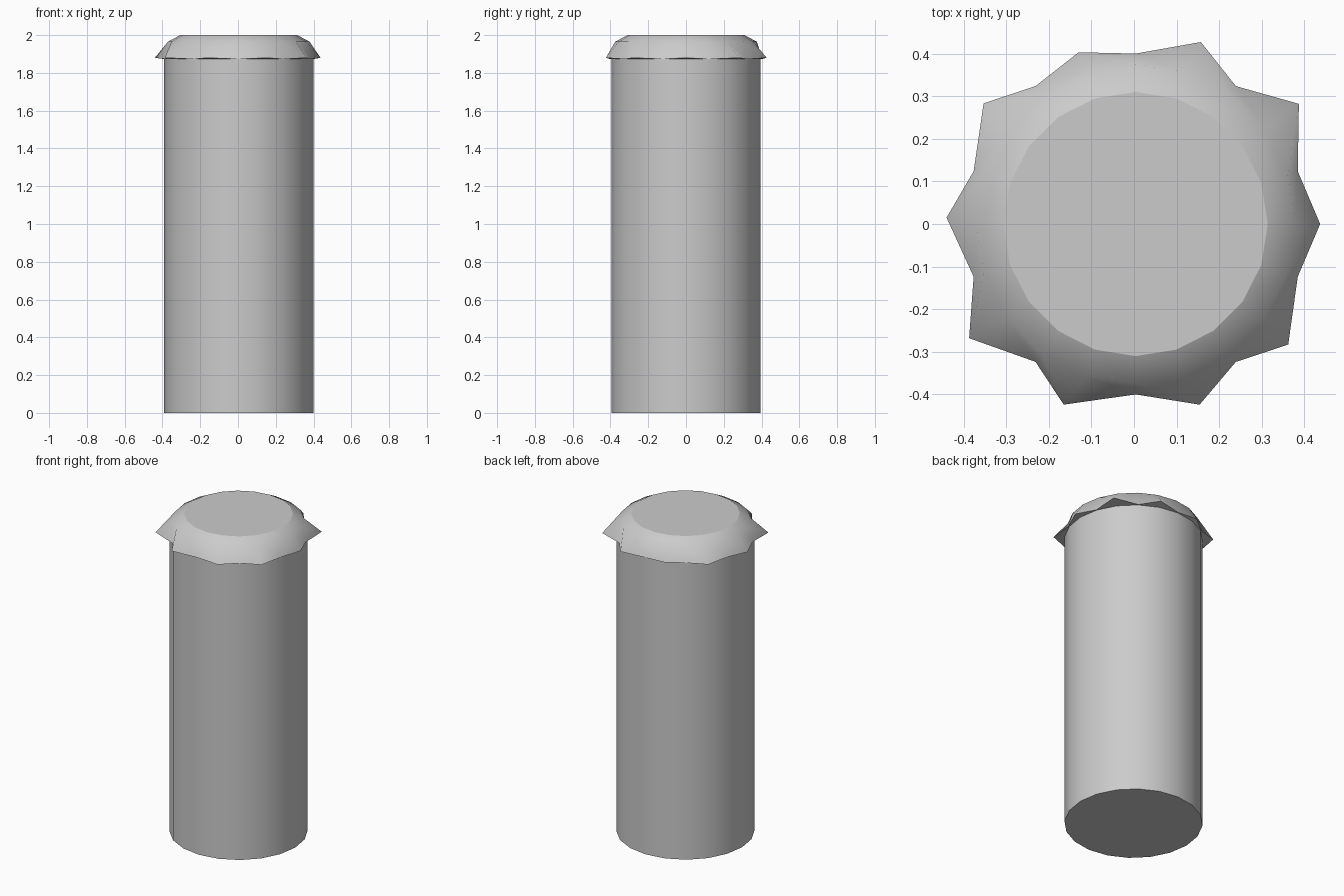
import bpy, bmesh
from math import cos, sin, pi

if "Cube" in bpy.data.objects:
    bpy.data.objects.remove(bpy.data.objects["Cube"])

N = 20


def ring(bm, r, z, cx=0.004):
    return [bm.verts.new((cx + r * cos(2 * pi * i / N), r * sin(2 * pi * i / N), z)) for i in range(N)]


def bridge(bm, a, b, smooth=True):
    for i in range(N):
        j = (i + 1) % N
        bm.faces.new((a[i], a[j], b[j], b[i])).smooth = smooth


def sharpen(bm, loop):
    for i in range(N):
        bm.edges.get((loop[i], loop[(i + 1) % N])).smooth = False


def finish(bm, name):
    bmesh.ops.recalc_face_normals(bm, faces=bm.faces)
    mesh = bpy.data.meshes.new(name)
    bm.to_mesh(mesh)
    bm.free()
    bpy.context.collection.objects.link(bpy.data.objects.new(name, mesh))


# Straight round shaft, closed at the bottom and open under the cap
bm = bmesh.new()
low, high = ring(bm, 0.395, 0), ring(bm, 0.395, 1.88)
bm.faces.new(low)
bridge(bm, low, high)
sharpen(bm, low)
finish(bm, "shaft")

# Domed cap whose rim alternates between valleys and irregular pulled-out tips
tips = [(0.437, 0), (0.387, 0.282), (0.157, 0.427), (-0.13, 0.403), (-0.353, 0.283),
        (-0.44, 0.015), (-0.387, -0.268), (-0.165, -0.424), (0.154, -0.424), (0.362, -0.283)]
bm = bmesh.new()
top = ring(bm, 0.31, 2.0)
shoulder = ring(bm, 0.375, 1.965)
rim = ring(bm, 0.4, 1.873)
inner = ring(bm, 0.394, 1.873)
for k, (x, y) in enumerate(tips):
    rim[2 * k].co = (x, y, 1.88)
bm.faces.new(top)
bridge(bm, top, shoulder)
bridge(bm, shoulder, rim)
bridge(bm, rim, inner, False)
sharpen(bm, top)
sharpen(bm, rim)
finish(bm, "jagged_cap")
